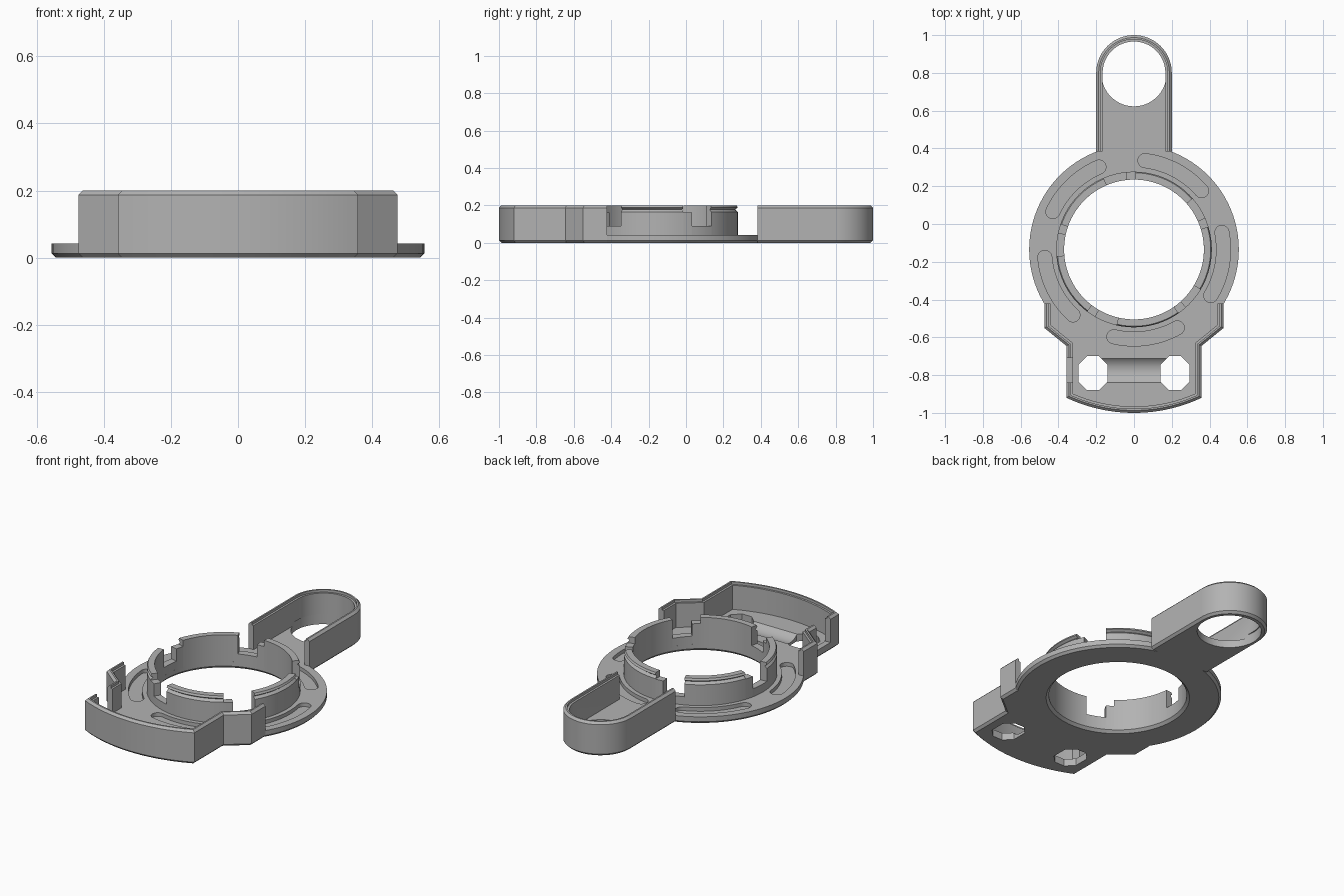
import bpy, bmesh
from math import sin, cos, pi, radians, asin

if "Cube" in bpy.data.objects:
    bpy.data.objects.remove(bpy.data.objects["Cube"])

grey = bpy.data.materials.new("plain grey")
grey.use_nodes = True
COLOR = (0.45, 0.45, 0.45, 1)
grey.diffuse_color = COLOR
grey.node_tree.nodes["Principled BSDF"].inputs["Base Color"].default_value = COLOR

CY = -0.135       # centre of the ring
FLOOR, TOP = 0.042, 0.2
CH = 0.013        # edge chamfer


def make(name, bm):
    bmesh.ops.recalc_face_normals(bm, faces=bm.faces)
    mesh = bpy.data.meshes.new(name)
    bm.to_mesh(mesh)
    bm.free()
    mesh.materials.append(grey)
    ob = bpy.data.objects.new(name, mesh)
    bpy.context.collection.objects.link(ob)
    return ob


def loft(name, sections):
    """Solid through matching outlines, each given as (z, points)."""
    bm = bmesh.new()
    rings = [[bm.verts.new((x, y, z)) for x, y in pts] for z, pts in sections]
    for a, b in zip(rings, rings[1:]):
        for i in range(len(a)):
            j = (i + 1) % len(a)
            bm.faces.new((a[i], a[j], b[j], b[i]))
    bm.faces.new(rings[0])
    bm.faces.new(rings[-1])
    return make(name, bm)


def arc(cx, cy, r, a0, a1, n):
    return [(cx + r * cos(radians(a0 + (a1 - a0) * i / n)),
             cy + r * sin(radians(a0 + (a1 - a0) * i / n))) for i in range(n + 1)]


def circle(cx, cy, r, n=96):
    return arc(cx, cy, r, 0, 360, n)[:-1]


def handle_outline(t, y0=0.383):
    return [(-0.2 + t, y0), (0.2 - t, y0)] + arc(0, 0.8, 0.2 - t, 0, 180, 40)


def box_outline(t, y0=-0.422):
    r, cy, w = 0.84 - t, -0.16, 0.358 - t
    half = asin(w / r) * 180 / pi
    left = [(-0.475 + t, y0), (-0.475 + t, -0.55 + 0.45 * t), (-w, -0.645 + 0.45 * t)]
    return left + arc(0, cy, r, 270 - half, 270 + half, 24) + [(-x, y) for x, y in left[::-1]]


def boolean(ob, cutter, op):
    mod = ob.modifiers.new(op.lower(), 'BOOLEAN')
    mod.operation, mod.solver, mod.object = op, 'EXACT', cutter
    bpy.context.view_layer.objects.active = ob
    bpy.ops.object.modifier_apply(modifier=mod.name)
    bpy.data.objects.remove(cutter)


def chamfered(name, outline):
    return loft(name, [(0, outline(CH)), (CH, outline(0)),
                       (TOP - CH, outline(0)), (TOP, outline(CH))])


def smooth(ob):
    bpy.ops.object.select_all(action='DESELECT')
    ob.select_set(True)
    bpy.context.view_layer.objects.active = ob
    bpy.ops.object.shade_smooth_by_angle(angle=radians(25))


# Body: round plate, handle and front box joined into one piece
body = loft("body", [(0, circle(0, CY, 0.555 - CH)), (CH, circle(0, CY, 0.555)),
                     (FLOOR, circle(0, CY, 0.555))])
boolean(body, chamfered("handle", handle_outline), 'UNION')
boolean(body, chamfered("front_box", box_outline), 'UNION')

# Hollow interiors, stepped at the rim and open towards the ring
for outline, y0 in ((handle_outline, 0.3), (box_outline, -0.35)):
    inner, rim = outline(0.034, y0), outline(0.022, y0)
    boolean(body, loft("cavity", [(FLOOR, inner), (0.185, inner), (0.185, rim), (0.3, rim)]),
            'DIFFERENCE')

# Centre hole with a chamfer below, and the handle hole
boolean(body, loft("centre_hole", [(-0.02, circle(0, CY, 0.405)), (0.015, circle(0, CY, 0.37)),
                                   (0.1, circle(0, CY, 0.37))]), 'DIFFERENCE')
boolean(body, loft("handle_hole", [(-0.1, circle(0, 0.795, 0.172)),
                                   (0.06, circle(0, 0.795, 0.172))]), 'DIFFERENCE')

# Five curved pockets around the ring
for k in range(5):
    a0, a1 = 41 + 72 * k, 83 + 72 * k
    r, w = 0.474, 0.037
    ends = [(r * cos(radians(a)), CY + r * sin(radians(a))) for a in (a0, a1)]
    pts = (arc(0, CY, r + w, a0, a1, 16) + arc(*ends[1], w, a1, a1 + 180, 12)[1:-1]
           + arc(0, CY, r - w, a1, a0, 16) + arc(*ends[0], w, a0 + 180, a0 + 360, 12)[1:-1])
    boolean(body, loft("pocket", [(0.02, pts), (0.1, pts)]), 'DIFFERENCE')

# Trough across the front floor
trough = loft("trough", [(-0.18, circle(0, 0, 0.09, 64)), (0.18, circle(0, 0, 0.09, 64))])
trough.rotation_euler = (0, pi / 2, 0)
trough.location = (0, -0.775, 0.105)
bpy.context.view_layer.update()
boolean(body, trough, 'DIFFERENCE')

# Two eight-sided openings
for s in (-1, 1):
    a, b, c = 0.077, 0.09, 0.045
    pts = [(a, b - c), (a - c, b), (c - a, b), (-a, b - c),
           (-a, c - b), (c - a, -b), (a - c, -b), (a, c - b)]
    pts = [(s * 0.217 + x, -0.79 + y) for x, y in pts]
    boolean(body, loft("opening", [(-0.1, pts), (0.1, pts)]), 'DIFFERENCE')

# Slot in the right side wall
slot = [(-0.4, -0.84), (-0.3, -0.84), (-0.3, -0.71), (-0.4, -0.71)]
boolean(body, loft("slot", [(0.05, slot), (0.3, slot)]), 'DIFFERENCE')
smooth(body)


def sector(name, profile, a0, a1, n):
    """Sweep an (r, z) profile around the ring centre."""
    bm = bmesh.new()
    rows = []
    for i in range(n + 1):
        a = radians(a0 + (a1 - a0) * i / n)
        rows.append([bm.verts.new((r * cos(a), CY + r * sin(a), z)) for r, z in profile])
    m = len(profile)
    for p, q in zip(rows, rows[1:]):
        for i in range(m):
            j = (i + 1) % m
            bm.faces.new((p[i], p[j], q[j], q[i]))
    bm.faces.new(rows[0])
    bm.faces.new(rows[-1])
    smooth(make(name, bm))


# Ring: five lipped segments with stepped notches between them
R0, R1, Z0 = 0.37, 0.412, 0.035
lipped = [(R0, Z0), (R1, Z0), (R1, 0.165), (0.398, 0.178), (R1, 0.188), (R1 - 0.006, TOP), (R0, TOP)]
for k in range(5):
    a = 72 * k - 31
    sector("ring_segment", lipped, a, a + 48, 14)
    for name, z, s, e, n in (("notch_step", 0.163, 48, 55, 2), ("notch_floor", 0.09, 55, 72, 5)):
        sector(name, [(R0, Z0), (R1, Z0), (R1, z), (R0, z)], a + s, a + e, n)
